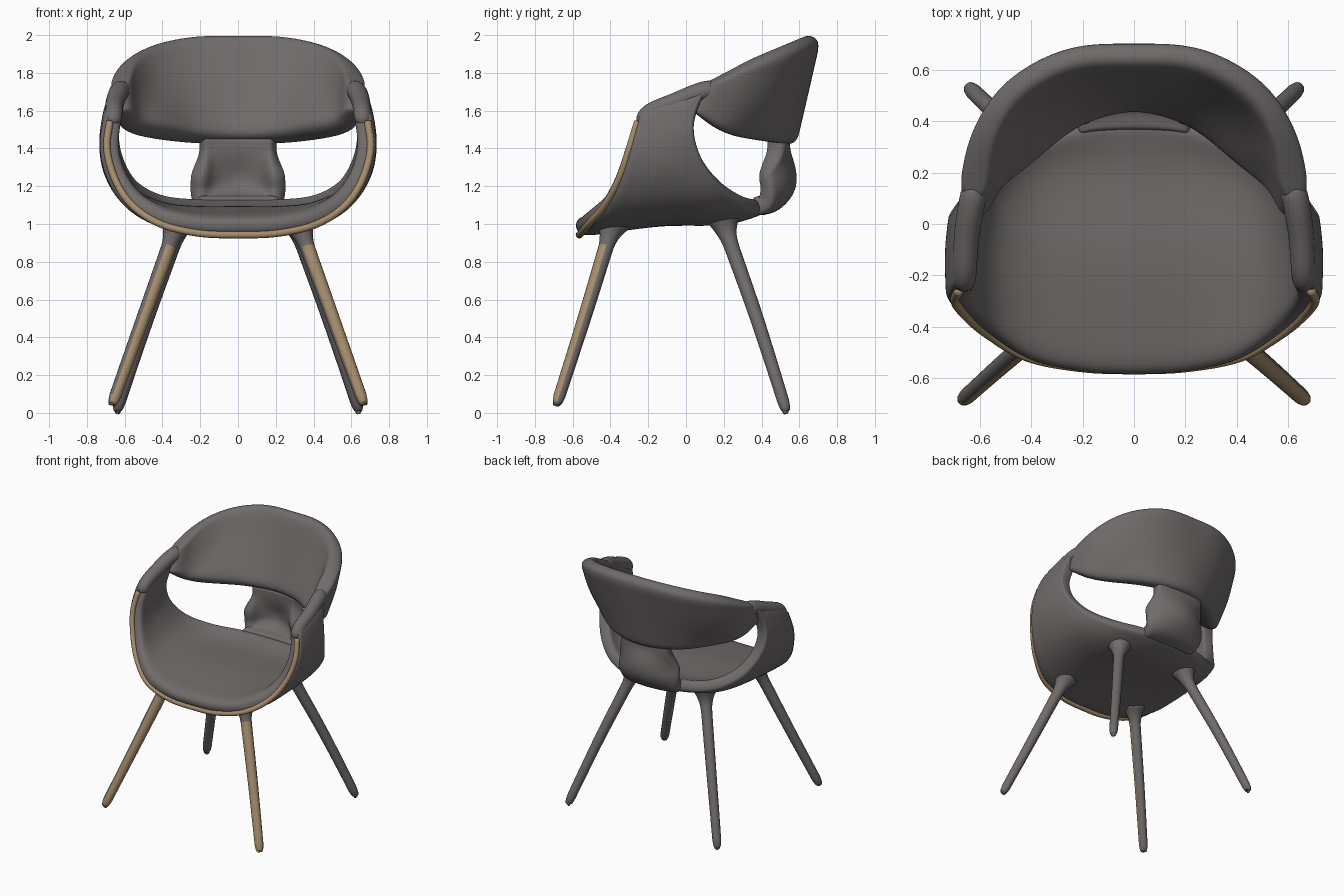
import bpy
import bmesh
import math
from mathutils import Vector

if "Cube" in bpy.data.objects:
    bpy.data.objects.remove(bpy.data.objects["Cube"], do_unlink=True)


def material(name, rgb):
    mat = bpy.data.materials.new(name)
    mat.use_nodes = True
    color = (*rgb, 1.0)
    mat.diffuse_color = color
    bsdf = mat.node_tree.nodes["Principled BSDF"]
    bsdf.inputs["Base Color"].default_value = color
    bsdf.inputs["Roughness"].default_value = 0.8
    return mat


GREY = material("warm grey", (0.16, 0.147, 0.144))
TAN = material("tan wood", (0.38, 0.265, 0.15))


def spline(points, steps):
    """Smooth path through the points, with a number of steps per span."""
    pts = [Vector(p) for p in points]
    pts = [2 * pts[0] - pts[1]] + pts + [2 * pts[-1] - pts[-2]]
    path = []
    for a, b, c, d in zip(pts, pts[1:], pts[2:], pts[3:]):
        for i in range(steps):
            t = i / steps
            path.append(0.5 * (2 * b + (c - a) * t + (2 * a - 5 * b + 4 * c - d) * t * t
                               + (3 * b - a - 3 * c + d) * t ** 3))
    return path + [pts[-2]]


def mirrored(half):
    """Extend a half outline, starting on the centre line, to both sides."""
    return [(-x, y, z) for x, y, z in reversed(half[1:])] + list(half)


def finish(name, bm, *mats):
    bmesh.ops.recalc_face_normals(bm, faces=bm.faces)
    mesh = bpy.data.meshes.new(name)
    bm.to_mesh(mesh)
    bm.free()
    for mat in mats:
        mesh.materials.append(mat)
    mesh.shade_smooth()
    obj = bpy.data.objects.new(name, mesh)
    bpy.context.collection.objects.link(obj)
    return obj


def padded_sheet(name, rows, thickness, thinning=0.0):
    """Curved panel lofted through outlines, thickened with rounded edges.
    Thinning slims the padding towards the sides and the last outline."""
    outlines = [spline(mirrored(r), 4) for r in rows]
    columns = [spline(c, 6) for c in zip(*outlines)]
    bm = bmesh.new()
    grid = [[bm.verts.new(p) for p in col] for col in columns]
    for a, b in zip(grid, grid[1:]):
        for i in range(len(a) - 1):
            bm.faces.new((a[i], b[i], b[i + 1], a[i + 1]))
    obj = finish(name, bm, GREY)
    group = obj.vertex_groups.new(name="padding")
    across, along = len(columns), len(columns[0])
    for index in range(across * along):
        i, j = divmod(index, along)
        u, v = 2 * i / (across - 1) - 1, j / (along - 1)
        border = i in (0, across - 1) or j in (0, along - 1)
        group.add([index], (1 - thinning * max(v, u * u)) * (.7 if border else 1), "REPLACE")
    solid = obj.modifiers.new("padding", "SOLIDIFY")
    solid.thickness = thickness
    solid.offset = 0
    solid.vertex_group = group.name
    soft = obj.modifiers.new("soften", "SUBSURF")
    soft.levels = soft.render_levels = 2


def tube(name, path, radii, mats, sides=16):
    """Round bar along a path, with its own radius at each point."""
    bm = bmesh.new()
    rings = []
    previous = normal = None
    for i, p in enumerate(path):
        tangent = (path[min(i + 1, len(path) - 1)] - path[max(i - 1, 0)]).normalized()
        if previous is None:
            normal = tangent.orthogonal().normalized()
        else:
            normal = previous.rotation_difference(tangent) @ normal
        previous = tangent
        side = tangent.cross(normal)
        rings.append([bm.verts.new(p + radii[i] * (math.cos(a) * normal + math.sin(a) * side))
                      for a in (math.tau * k / sides for k in range(sides))])
    for a, b in zip(rings, rings[1:]):
        for k in range(sides):
            n = (k + 1) % sides
            bm.faces.new((a[k], a[n], b[n], b[k]))
    bm.faces.new(rings[0])
    bm.faces.new(rings[-1])
    return finish(name, bm, *mats)


# Seat shell: outlines from front to rear, each from the centre up to the arm
front = [(0, -.585, .985), (.2, -.575, .99), (.4, -.53, 1.03), (.55, -.435, 1.12),
         (.64, -.355, 1.25), (.68, -.3, 1.4), (.665, -.255, 1.54), (.65, -.22, 1.58)]
middle = [(0, -.15, 1.04), (.2, -.15, 1.04), (.4, -.15, 1.06), (.56, -.15, 1.135),
          (.655, -.15, 1.27), (.685, -.15, 1.42), (.67, -.13, 1.57), (.65, -.11, 1.63)]
hind = [(0, .2, 1.045), (.2, .2, 1.045), (.4, .16, 1.07), (.565, .08, 1.16),
        (.655, 0, 1.31), (.68, -.03, 1.46), (.663, -.01, 1.6), (.642, .02, 1.67)]
rear = [(0, .41, 1.095), (.22, .39, 1.1), (.42, .31, 1.125), (.57, .19, 1.21),
        (.65, .08, 1.35), (.675, .04, 1.5), (.65, .07, 1.63), (.63, .12, 1.71)]
padded_sheet("seat_shell", [front, middle, hind, rear], .115, .25)

# Backrest: lower, middle and upper outlines, padded most at the lower middle
lower = [(0, .5, 1.43), (.25, .425, 1.44), (.45, .25, 1.475), (.565, .15, 1.51),
         (.625, .03, 1.6)]
centre = [(0, .58, 1.7), (.25, .54, 1.7), (.455, .415, 1.69), (.575, .26, 1.69),
          (.632, .06, 1.68)]
upper = [(0, .665, 1.995), (.25, .65, 1.988), (.465, .535, 1.94), (.585, .35, 1.865),
         (.63, .11, 1.745)]
padded_sheet("backrest", [lower, centre, upper], .175, .42)

# Spine joining the seat to the backrest, its sides wrapping forward
spine = ((.37, 1.09, .22, .01), (.46, 1.115, .23, .05), (.525, 1.185, .235, .11),
         (.535, 1.27, .225, .13), (.505, 1.38, .2, .04), (.5, 1.46, .2, .03))
padded_sheet("spine", [[(0, y, z), (w * .6, y - wrap * .3, z), (w, y - wrap, z)]
                       for y, z, w, wrap in spine], .1)

# Wood edging: under the lip at the centre, on the rim's front face at the sides
rim = spline(mirrored(front[:-1]), 6)
edge = []
for i, p in enumerate(rim):
    t = rim[min(i + 1, len(rim) - 1)] - rim[max(i - 1, 0)]
    outward = Vector((t.z, 0, -t.x)).normalized()
    sideways = min(1, abs(p.x) / .66) ** 2
    reach = .042 + ((.022 if p.x > 0 else .014) - .042) * sideways
    edge.append(p + outward * reach + Vector((0, .02 * (1 - sideways), 0)))
tube("wood_edging", edge, [.019] * len(edge), [TAN])

arm_line = [(.662, -.243, 1.52), (.658, -.19, 1.59), (.65, -.05, 1.648),
            (.632, .07, 1.695), (.61, .17, 1.72)]
front_leg = [(.665, -.685, .045), (.65, -.67, .09), (.51, -.545, .48), (.38, -.435, .84),
             (.345, -.405, .94), (.325, -.385, 1.0)]
rear_leg = [(.635, .525, .01), (.625, .515, .06), (.48, .375, .5), (.35, .245, .87),
            (.32, .215, .96), (.305, .2, 1.02)]
wood_side = Vector((.5, -.86, 0))

for label, sign in (("left", 1), ("right", -1)):
    def flip(points):
        return spline([(sign * x, y, z) for x, y, z in points], 5)

    # Padded arm roll, slimmer towards the front and closed softly at both ends
    path = flip(arm_line)
    radii = []
    for i in range(len(path)):
        s = i / (len(path) - 1)
        radii.append((.044 + .011 * s) * math.sqrt(max(.02, 1 - (2 * s - 1) ** 8)))
    tube(label + "_arm", path, radii, [GREY])

    # Legs flare where they meet the seat and round off at the foot
    for kind, line in (("front", front_leg), ("rear", rear_leg)):
        path = flip(line)
        radii = []
        for p in path:
            rise = (p.z - path[0].z) / (path[-1].z - path[0].z)
            foot = min(1, .65 + rise * 14)
            radii.append((.031 + .01 * rise) * foot + .045 * max(0, (rise - .86) / .14) ** 2)
        leg = tube(f"{kind}_{label}_leg", path, radii, [GREY, TAN])
        if kind == "front":
            for face in leg.data.polygons:
                if face.normal.dot(wood_side) > .42 and face.center.z < .88:
                    face.material_index = 1
